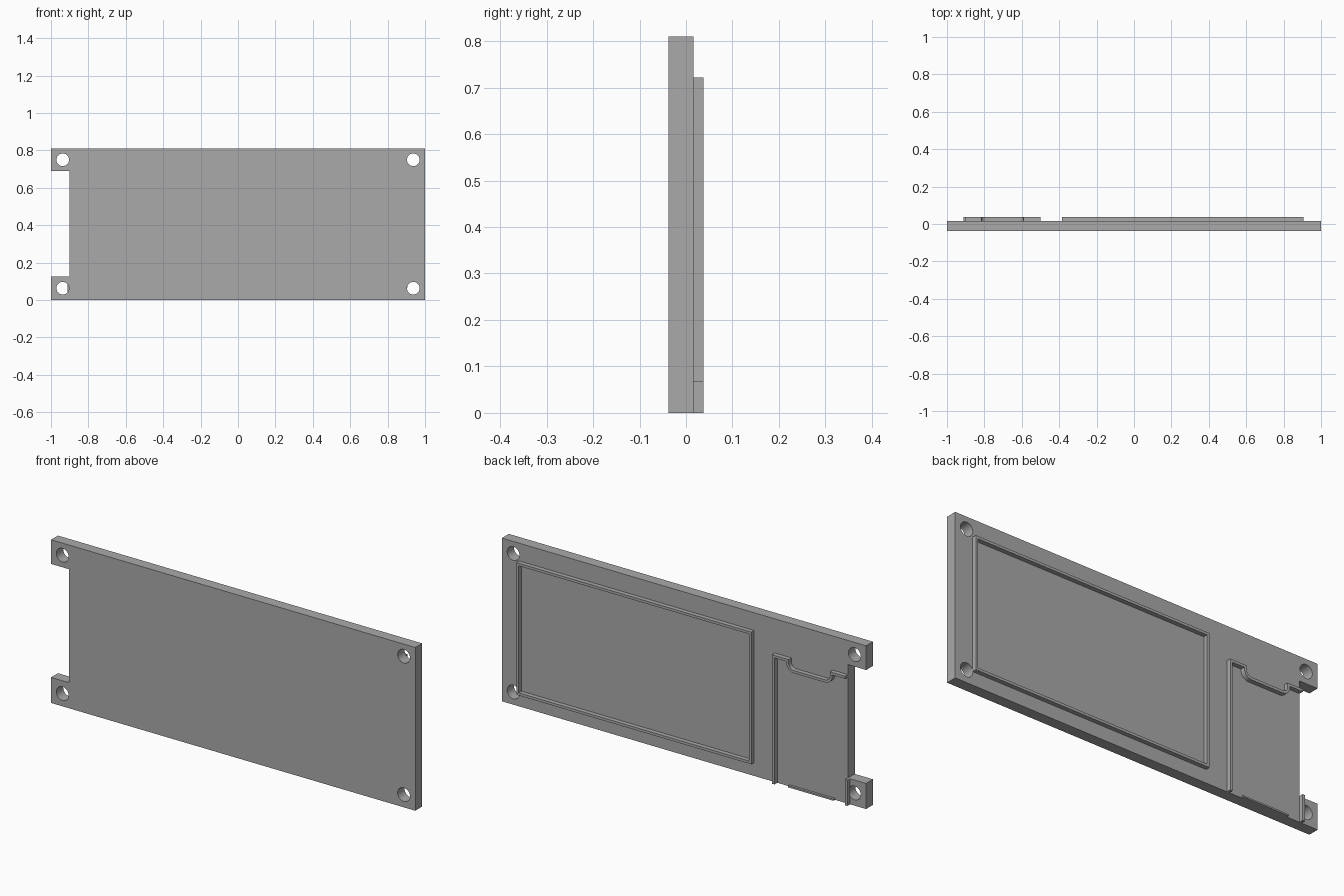
import bpy
import math
from mathutils import Vector

cube = bpy.data.objects.get("Cube")
if cube:
    bpy.data.objects.remove(cube, do_unlink=True)

grey = bpy.data.materials.new("plain grey")
grey.use_nodes = True
grey.diffuse_color = (0.4, 0.4, 0.4, 1)
grey.node_tree.nodes["Principled BSDF"].inputs["Base Color"].default_value = (0.4, 0.4, 0.4, 1)

FRONT, BACK, RIDGE = -0.038, 0.016, 0.038
HEIGHT = 0.81
WALL = 0.013


def arc(cx, cz, r, start, end, steps):
    """Points along an arc, angles in degrees."""
    angles = [math.radians(start + (end - start) * i / steps) for i in range(steps + 1)]
    return [(cx + r * math.cos(a), cz + r * math.sin(a)) for a in angles]


def rect(x0, z0, x1, z1):
    return [(x0, z0), (x1, z0), (x1, z1), (x0, z1)]


def slab(name, loops, y0, y1):
    """Fill x-z outlines (inner loops are holes) and extrude from y0 to y1."""
    curve = bpy.data.curves.new(name + " outline", 'CURVE')
    curve.dimensions = '2D'
    curve.fill_mode = 'BOTH'
    curve.extrude = (y1 - y0) / 2
    for loop in loops:
        spline = curve.splines.new('POLY')
        spline.points.add(len(loop) - 1)
        for point, (x, z) in zip(spline.points, loop):
            point.co = (x, z, 0, 1)
        spline.use_cyclic_u = True
    temp = bpy.data.objects.new(name + " outline", curve)
    bpy.context.collection.objects.link(temp)
    bpy.context.view_layer.update()
    graph = bpy.context.evaluated_depsgraph_get()
    mesh = bpy.data.meshes.new_from_object(temp.evaluated_get(graph))
    bpy.data.objects.remove(temp, do_unlink=True)
    mesh.name = name
    mesh.materials.clear()
    mesh.materials.append(grey)
    obj = bpy.data.objects.new(name, mesh)
    obj.rotation_euler.x = math.pi / 2
    obj.location.y = (y0 + y1) / 2
    bpy.context.collection.objects.link(obj)
    bpy.ops.object.select_all(action='DESELECT')
    obj.select_set(True)
    bpy.context.view_layer.objects.active = obj
    bpy.ops.object.shade_smooth_by_angle(angle=math.radians(30))
    return obj


def thicken(path, width):
    """Turn an open path into a closed outline with mitred corners."""
    pts = [Vector(p) for p in path]
    sides = ([], [])
    for i, p in enumerate(pts):
        before = (p - pts[i - 1]).normalized() if i else None
        after = (pts[i + 1] - p).normalized() if i + 1 < len(pts) else None
        before, after = before or after, after or before
        n1, n2 = Vector((-before.y, before.x)), Vector((-after.y, after.x))
        mitre = (n1 + n2) / (1 + n1.dot(n2)) * width / 2
        sides[0].append(tuple(p + mitre))
        sides[1].append(tuple(p - mitre))
    return sides[0] + sides[1][::-1]


# Main plate with a side notch and four screw holes
outline = [(-1, 0), (1, 0), (1, HEIGHT), (-1, HEIGHT),
           (-1, 0.69), (-0.9, 0.69), (-0.9, 0.127), (-1, 0.127)]
holes = [arc(x, z, 0.034, 0, 345, 23) for x in (-0.937, 0.937) for z in (0.063, 0.75)]
slab("base_plate", [outline] + holes, FRONT, BACK)

# Large rectangular rim on the back
slab("screen_rim", [rect(-0.385, 0.066, 0.905, 0.722),
                    rect(-0.385 + WALL, 0.066 + WALL, 0.905 - WALL, 0.722 - WALL)],
     BACK, RIDGE)

# Side wall whose top run dips in a rounded recess
top, dip, r = 0.634, 0.587, 0.034
path = [(-0.506, 0), (-0.506, top), (-0.584, top)]
path += arc(-0.584 - r, dip + r, r, 0, -90, 8)
path += arc(-0.823 + r, dip + r, r, 270, 180, 8)
path += [(-0.823, top), (-0.9, top)]
slab("module_wall", [thicken(path, WALL)], BACK, RIDGE)

# Short wall beside the lower notch tab, and a low lip at the bottom edge
slab("corner_wall", [rect(-0.912, 0, -0.899, 0.127)], BACK, RIDGE)
slab("bottom_lip", [rect(-0.83, 0, -0.58, 0.008)], BACK, BACK + 0.012)
